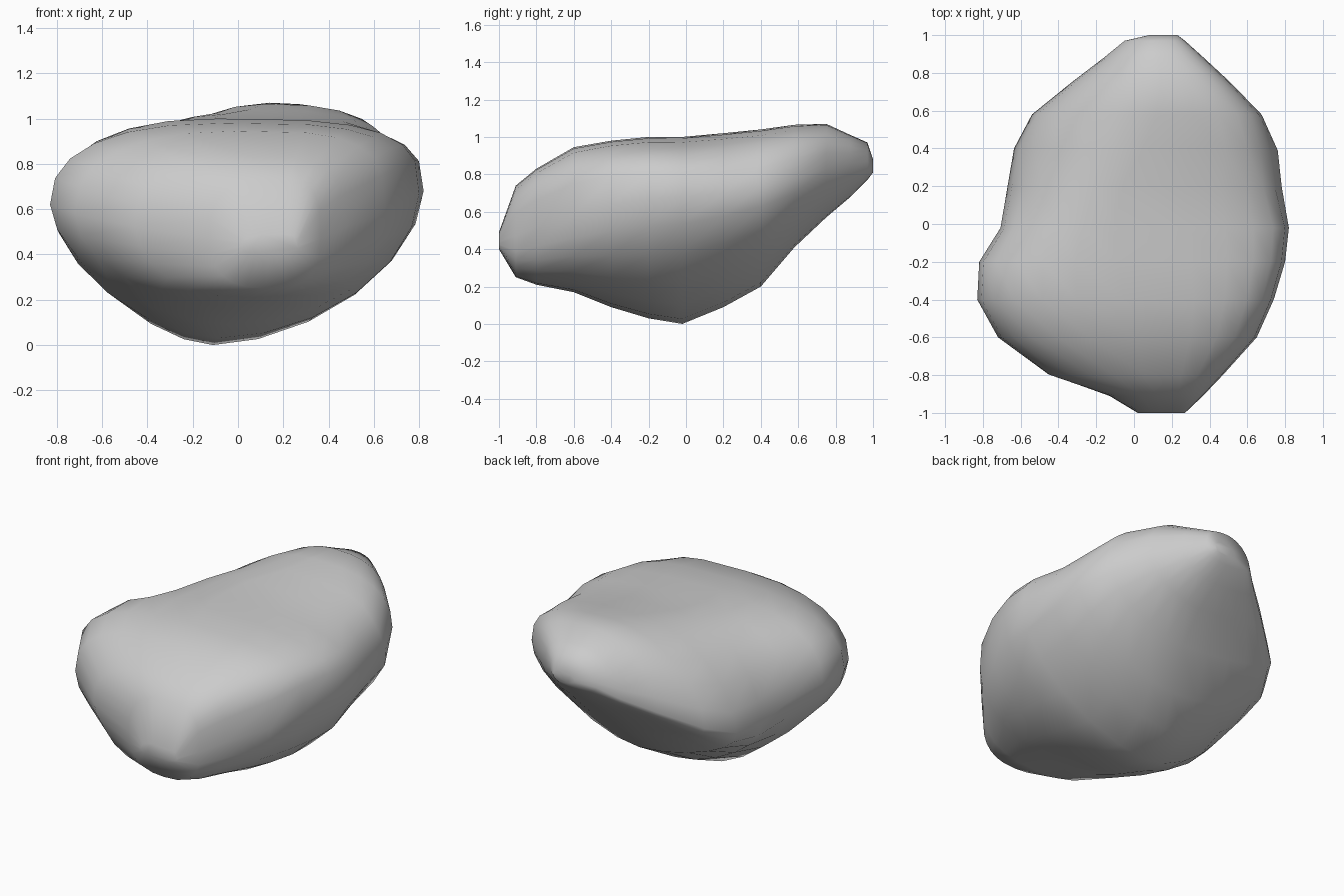
import bpy, bmesh, math
from mathutils import Vector

# Cross-sections along y:
# y, left x, right x, keel x, bottom z, widest z, top z, left-side droop, lower roundness
STATIONS = [
    (-1.00, 0.02, 0.27, 0.14, 0.40, 0.44, 0.49, 0.00, 2.7),
    (-0.91, -0.13, 0.365, 0.12, 0.25, 0.47, 0.74, 0.00, 2.7),
    (-0.80, -0.46, 0.47, 0.06, 0.21, 0.52, 0.83, 0.00, 2.5),
    (-0.60, -0.72, 0.65, 0.00, 0.17, 0.58, 0.945, 0.00, 2.2),
    (-0.40, -0.83, 0.74, -0.05, 0.09, 0.64, 0.98, 0.02, 2.0),
    (-0.20, -0.82, 0.80, -0.09, 0.03, 0.67, 1.00, 0.06, 1.85),
    (-0.02, -0.72, 0.82, -0.11, 0.00, 0.68, 1.00, 0.15, 1.75),
    (0.20, -0.67, 0.79, -0.06, 0.09, 0.70, 1.02, 0.24, 1.7),
    (0.40, -0.635, 0.785, 0.05, 0.20, 0.74, 1.04, 0.27, 1.7),
    (0.58, -0.54, 0.68, 0.12, 0.41, 0.78, 1.065, 0.24, 1.8),
    (0.75, -0.33, 0.51, 0.14, 0.57, 0.83, 1.07, 0.18, 2.0),
    (0.88, -0.16, 0.37, 0.13, 0.68, 0.86, 1.01, 0.12, 2.2),
    (0.97, -0.05, 0.27, 0.12, 0.77, 0.87, 0.97, 0.05, 2.4),
    (1.00, 0.08, 0.23, 0.16, 0.81, 0.84, 0.88, 0.00, 2.4),
]
SEGMENTS = 24
# Chipped hollows: centre, radius, depth
DENTS = [
    ((0.74, 0.34, 0.86), 0.16, 0.06),
    ((-0.45, -0.82, 0.35), 0.15, 0.03),
    ((-0.74, 0.02, 0.60), 0.13, 0.02),
]


def power(v, n):
    return math.copysign(abs(v) ** (2 / n), v)


def section(y, xl, xr, xk, zb, zw, zt, droop, low):
    """Rounded ring: flattish top, tapering keel below, left side sagging."""
    back = min(1.0, max(0.0, (y + 0.4) / 0.8))
    pts = []
    for i in range(SEGMENTS):
        a = 2 * math.pi * i / SEGMENTS
        c, s = math.cos(a), math.sin(a)
        if s > 0:
            n = 3.5 - 0.9 * back if c > 0 else 2.4 - 0.7 * back
        else:
            n = low if c > 0 else low - 0.3 + 0.6 * back
        px, pz = power(c, n), power(s, n)
        x = xk + px * ((xr - xk) if c > 0 else (xk - xl))
        waist = zw + droop * min(0.0, px)
        z = waist + pz * ((zt - waist) if s > 0 else (waist - zb))
        pts.append(Vector((x, y, z)))
    return pts


# Boulder body
bm = bmesh.new()
rings = [[bm.verts.new(p) for p in section(*s)] for s in STATIONS]
for a, b in zip(rings, rings[1:]):
    for i in range(SEGMENTS):
        j = (i + 1) % SEGMENTS
        bm.faces.new((a[i], a[j], b[j], b[i]))
bm.faces.new(rings[0])
bm.faces.new(rings[-1])
bmesh.ops.recalc_face_normals(bm, faces=bm.faces)

# Push in the hollows
middle = Vector((0.0, 0.0, 0.6))
for centre, radius, depth in DENTS:
    c = Vector(centre)
    inward = (middle - c).normalized()
    for v in bm.verts:
        v.co += inward * depth * math.exp(-((v.co - c).length / radius) ** 2)

for f in bm.faces:
    f.smooth = True
mesh = bpy.data.meshes.new("boulder")
bm.to_mesh(mesh)
bm.free()
boulder = bpy.data.objects.new("boulder", mesh)
bpy.context.collection.objects.link(boulder)
